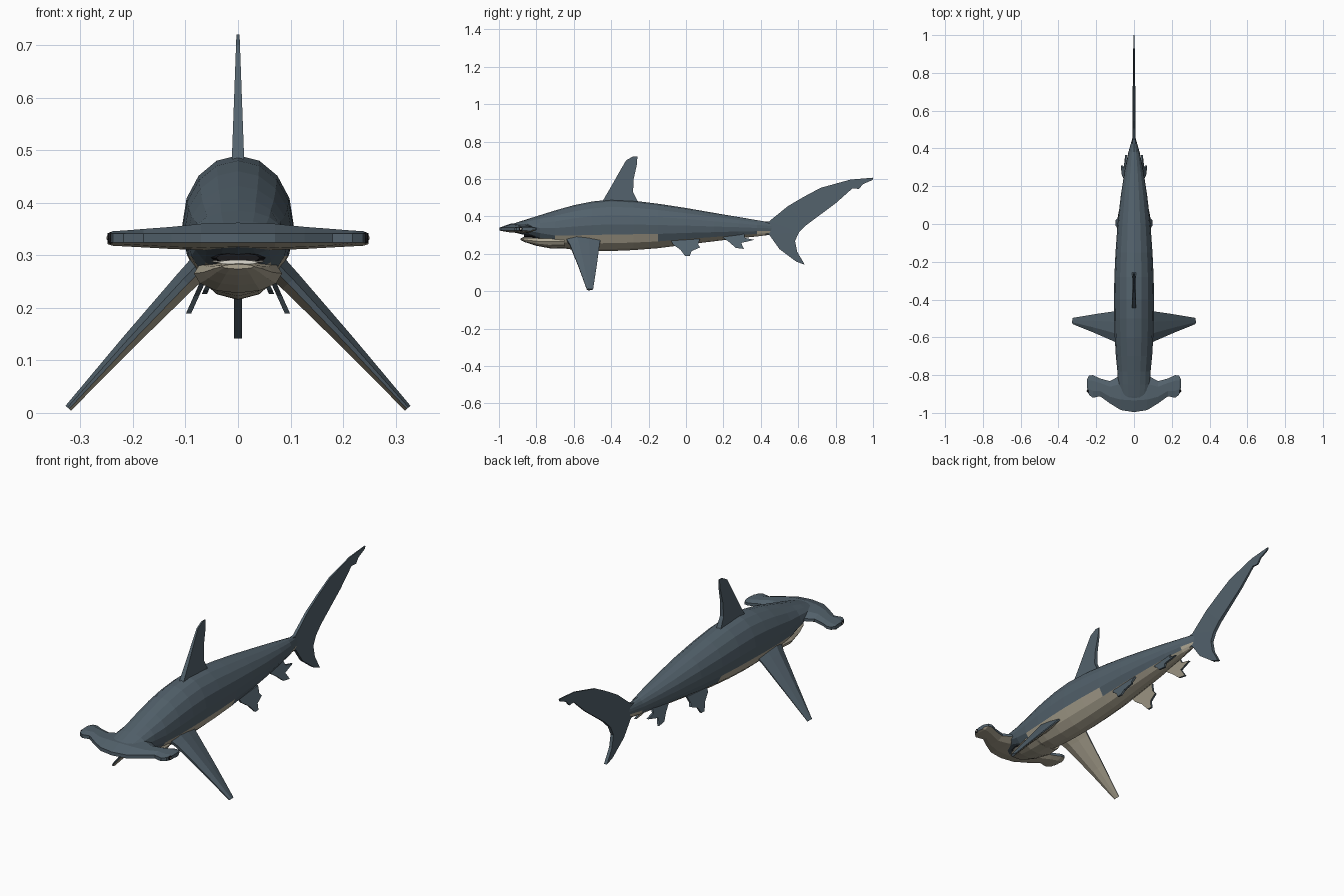
import bpy, bmesh, math
from mathutils import Vector

if "Cube" in bpy.data.objects:
    bpy.data.objects.remove(bpy.data.objects["Cube"])


def material(name, rgb):
    m = bpy.data.materials.new(name)
    m.diffuse_color = (*rgb, 1)
    m.use_nodes = True
    m.node_tree.nodes["Principled BSDF"].inputs["Base Color"].default_value = m.diffuse_color
    return m


SLATE = material("slate_skin", (0.085, 0.12, 0.148))
CREAM = material("cream_belly", (0.42, 0.38, 0.29))
BLACK = material("black_eye", (0.01, 0.01, 0.012))
WHITE = material("white_teeth", (0.75, 0.73, 0.65))


def finish(name, bm, mats, rule=None):
    """Turn a bmesh into an object; rule picks the material of each face."""
    bmesh.ops.recalc_face_normals(bm, faces=bm.faces[:])
    bm.normal_update()
    for f in bm.faces:
        if rule:
            f.material_index = int(rule(f))
    me = bpy.data.meshes.new(name)
    bm.to_mesh(me)
    bm.free()
    for m in mats:
        me.materials.append(m)
    ob = bpy.data.objects.new(name, me)
    bpy.context.collection.objects.link(ob)
    return ob


def loft(name, rings, mats=(SLATE, CREAM), rule=None):
    """Skin a list of equal-length point rings and cap both ends."""
    bm = bmesh.new()
    vs = [[bm.verts.new(p) for p in r] for r in rings]
    n = len(vs[0])
    for a, b in zip(vs, vs[1:]):
        for i in range(n):
            j = (i + 1) % n
            bm.faces.new((a[i], a[j], b[j], b[i]))
    bm.faces.new(vs[0])
    bm.faces.new(vs[-1])
    return finish(name, bm, mats, rule)


def oval(y, zb, zt, hw, n=16, mid=0.52):
    """Egg-shaped cross-section in the xz plane."""
    zc = zb + (zt - zb) * mid
    pts = []
    for i in range(n):
        a = 2 * math.pi * i / n
        s = math.sin(a)
        pts.append((hw * math.cos(a), y, zc + s * ((zt - zc) if s > 0 else (zc - zb))))
    return pts


def plate(name, outline, centre, half, mats=(SLATE, CREAM), rule=None):
    """Thin fin from a (y, z) outline; centre(z) and half(z) give x and half thickness."""
    bm = bmesh.new()
    sides = [[bm.verts.new((centre(z) + k * half(z), y, z)) for y, z in outline]
             for k in (-1, 1)]
    n = len(outline)
    caps = [bm.faces.new(s) for s in sides]
    for i in range(n):
        j = (i + 1) % n
        bm.faces.new((sides[0][i], sides[0][j], sides[1][j], sides[1][i]))
    bmesh.ops.recalc_face_normals(bm, faces=bm.faces[:])
    bmesh.ops.triangulate(bm, faces=caps)
    return finish(name, bm, mats, rule)


# Body: y, bottom, top, half width
BODY = [(-0.97, 0.322, 0.345, 0.05), (-0.91, 0.312, 0.366, 0.075),
        (-0.85, 0.298, 0.385, 0.084), (-0.78, 0.265, 0.407, 0.088),
        (-0.70, 0.235, 0.432, 0.096), (-0.60, 0.222, 0.460, 0.102),
        (-0.50, 0.216, 0.480, 0.105), (-0.40, 0.215, 0.490, 0.106),
        (-0.28, 0.220, 0.484, 0.104), (-0.15, 0.230, 0.468, 0.098),
        (0.0, 0.249, 0.445, 0.087), (0.15, 0.267, 0.419, 0.070),
        (0.28, 0.283, 0.397, 0.050), (0.38, 0.293, 0.380, 0.030),
        (0.46, 0.303, 0.367, 0.007)]
loft("body", [oval(*s) for s in BODY],
     rule=lambda f: f.normal.z < -0.2 and f.calc_center_median().z < 0.285
     + max(0, f.calc_center_median().y) * 0.08)

# Lower jaw, teeth and dark mouth gap
JAW = [(-0.885, 0.274, 0.283, 0.030), (-0.86, 0.262, 0.286, 0.046),
       (-0.80, 0.243, 0.290, 0.066), (-0.72, 0.228, 0.30, 0.084), (-0.65, 0.23, 0.30, 0.08)]
loft("lower_jaw", [oval(*s, n=12) for s in JAW], (CREAM,))
loft("mouth_gap", [oval(-0.865, 0.284, 0.305, 0.042, 10),
                   oval(-0.78, 0.28, 0.31, 0.06, 10)], (BLACK,))
loft("teeth", [oval(-0.874, 0.282, 0.291, 0.038, 10),
               oval(-0.82, 0.283, 0.293, 0.052, 10)], (WHITE,))

# Hammer head: half span x, front y, back y, underside z, top z
HAMMER = [(0.0, -0.996, -0.79, 0.312, 0.362), (0.07, -0.985, -0.80, 0.310, 0.360),
          (0.127, -0.95, -0.832, 0.312, 0.354), (0.18, -0.912, -0.818, 0.315, 0.350),
          (0.218, -0.92, -0.80, 0.317, 0.347), (0.238, -0.905, -0.803, 0.318, 0.346),
          (0.248, -0.87, -0.822, 0.321, 0.342)]


def hammer_ring(x, yf, yb, zb, zt):
    def at(t): return yf + (yb - yf) * t
    return [(x, yf, 0.324), (x, yf, 0.341), (x, at(0.3), zt), (x, at(0.75), zt),
            (x, yb, 0.340), (x, yb, 0.327), (x, at(0.75), zb), (x, at(0.25), zb + 0.004)]


span = [(-r[0], *r[1:]) for r in reversed(HAMMER[1:])] + HAMMER
loft("hammer_head", [hammer_ring(*r) for r in span],
     rule=lambda f: f.normal.z < -0.4)

# Tall dorsal fin
DORSAL = [(-0.45, 0.475), (-0.40, 0.56), (-0.355, 0.64), (-0.32, 0.70), (-0.285, 0.72),
          (-0.26, 0.72), (-0.262, 0.68), (-0.28, 0.60), (-0.283, 0.53), (-0.255, 0.475)]
plate("dorsal_fin", DORSAL, lambda z: 0.0,
      lambda z: 0.012 - 0.009 * (z - 0.475) / 0.245, (SLATE,))

# Crescent tail fin with a long upper lobe
TAIL = [(0.42, 0.37), (0.445, 0.374), (0.545, 0.455), (0.63, 0.505), (0.72, 0.553),
        (0.88, 0.597), (1.0, 0.607), (0.998, 0.595), (0.945, 0.572), (0.925, 0.547),
        (0.89, 0.550), (0.80, 0.470), (0.645, 0.355), (0.605, 0.315), (0.583, 0.27),
        (0.595, 0.21), (0.635, 0.142), (0.59, 0.158), (0.50, 0.225), (0.445, 0.302),
        (0.42, 0.305)]
plate("tail_fin", TAIL, lambda z: 0.0, lambda z: 0.008 - 0.005 * max(0, z - 0.35) / 0.25,
      (SLATE,))

# Small paired lower fins
PELVIC = [(-0.08, 0.27), (-0.07, 0.25), (-0.03, 0.222), (-0.005, 0.189), (0.02, 0.189),
          (0.03, 0.215), (0.075, 0.234), (0.065, 0.25), (0.075, 0.28)]
REAR = [(0.19, 0.30), (0.20, 0.285), (0.235, 0.26), (0.265, 0.232), (0.31, 0.226),
        (0.295, 0.258), (0.365, 0.275), (0.315, 0.285), (0.31, 0.31)]

for s, side in ((1, "right"), (-1, "left")):
    for label, outline, x0, z0 in (("pelvic_fin", PELVIC, 0.060, 0.265),
                                   ("rear_fin", REAR, 0.033, 0.295)):
        plate(f"{label}_{side}", outline,
              lambda z: s * (x0 + 0.45 * (z0 - z)), lambda z: 0.005,
              rule=lambda f: f.normal.x * s < -0.3)

    # Pectoral fin: slim lens sections swept down to the tip
    rings = []
    out = Vector((s * 0.76, 0, 0.65))
    for c, yf, yb, th in (((0.065, 0.285), -0.645, -0.455, 0.024),
                          ((0.10, 0.250), -0.622, -0.462, 0.021),
                          ((0.21, 0.133), -0.575, -0.478, 0.014),
                          ((0.323, 0.009), -0.530, -0.497, 0.007)):
        base = Vector((s * c[0], 0, c[1]))
        prof = [(0, -0.3), (0, 0.3), (0.3, 1), (0.65, 0.7), (1, 0.15),
                (1, -0.15), (0.65, -0.7), (0.3, -1)]
        rings.append([base + out * (k * th) + Vector((0, yf + (yb - yf) * t, 0))
                      for t, k in prof])
    loft(f"pectoral_fin_{side}", rings,
         rule=lambda f: f.normal.dot(out) < -0.25)

    # Eye on the hammer tip with a small glint
    for label, mat, x, r, d in (("eye", BLACK, 0.243, 0.011, 0.006),
                                ("eye_glint", WHITE, 0.247, 0.005, 0.004)):
        bm = bmesh.new()
        bmesh.ops.create_uvsphere(bm, u_segments=10, v_segments=6, radius=1)
        for v in bm.verts:
            v.co = Vector((s * x + v.co.x * d, -0.883 + v.co.y * r, 0.333 + v.co.z * r))
        finish(f"{label}_{side}", bm, (mat,))
